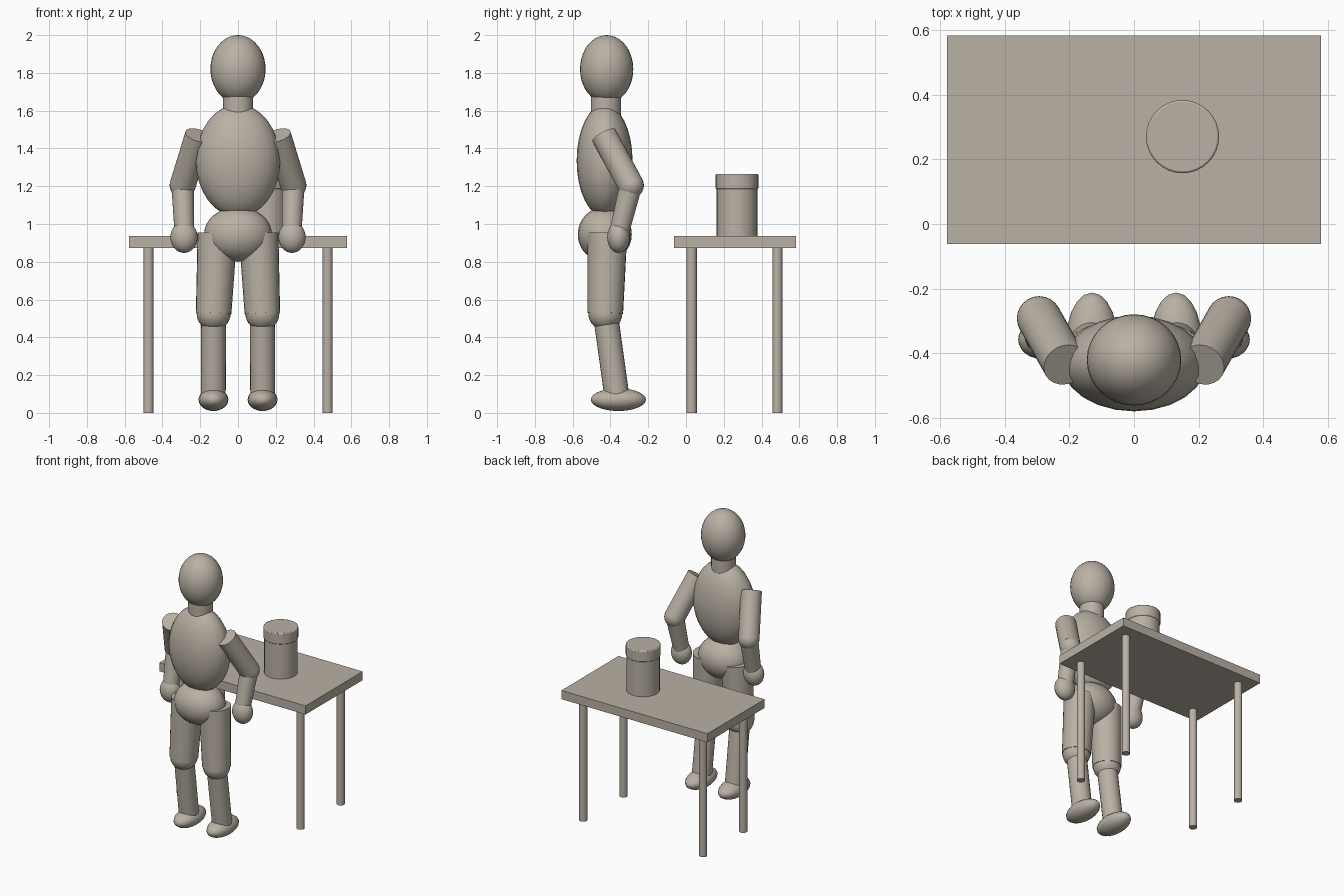
import bpy, math
from mathutils import Vector

if "Cube" in bpy.data.objects:
    bpy.data.objects.remove(bpy.data.objects["Cube"])

mat = bpy.data.materials.new("warm_grey")
mat.diffuse_color = (0.49, 0.44, 0.375, 1)
mat.use_nodes = True
mat.node_tree.nodes["Principled BSDF"].inputs["Base Color"].default_value = mat.diffuse_color


def finish(name, angle=40):
    ob = bpy.context.object
    ob.name = name
    ob.data.materials.append(mat)
    bpy.ops.object.shade_smooth_by_angle(angle=math.radians(angle))
    return ob


def ellipsoid(name, centre, radii, segs=24, rings=16):
    bpy.ops.mesh.primitive_uv_sphere_add(segments=segs, ring_count=rings, location=centre)
    bpy.context.object.scale = radii
    bpy.ops.object.transform_apply(location=False, rotation=False)
    return finish(name)


def limb(name, a, b, ra, rb, segs=24):
    """Tapered cylinder from a (radius ra) to b (radius rb)."""
    a, b = Vector(a), Vector(b)
    bpy.ops.mesh.primitive_cone_add(vertices=segs, radius1=ra, radius2=rb,
                                    depth=(b - a).length, location=(a + b) / 2)
    bpy.context.object.rotation_euler = (b - a).to_track_quat('Z', 'Y').to_euler()
    return finish(name)


# Head, neck, torso and pelvis
ellipsoid("head", (0, -0.42, 1.82), (0.146, 0.141, 0.18), 32, 20)
limb("neck", (0, -0.424, 1.56), (0, -0.424, 1.72), 0.08, 0.08)
ellipsoid("torso", (0, -0.431, 1.335), (0.223, 0.148, 0.298))
ellipsoid("pelvis", (0, -0.43, 0.945), (0.18, 0.143, 0.145))

# Arms and legs, mirrored left and right
for side, s in (("left", -1), ("right", 1)):
    shoulder, elbow = (s * 0.212, -0.435, 1.47), (s * 0.293, -0.292, 1.205)
    limb(side + "_upper_arm", shoulder, elbow, 0.069, 0.069)
    ellipsoid(side + "_elbow", elbow, (0.069,) * 3)
    limb(side + "_forearm", elbow, (s * 0.284, -0.355, 0.95), 0.06, 0.052)
    ellipsoid(side + "_hand", (s * 0.286, -0.357, 0.93), (0.072, 0.06, 0.083))

    knee = (s * 0.129, -0.427, 0.527)
    limb(side + "_thigh", (s * 0.109, -0.416, 0.95), knee, 0.105, 0.094)
    ellipsoid(side + "_knee", knee, (0.09,) * 3)
    limb(side + "_shin", knee, (s * 0.131, -0.365, 0.08), 0.066, 0.066)
    ellipsoid(side + "_foot", (s * 0.13, -0.358, 0.07), (0.079, 0.146, 0.06), 20, 14)

# Table
bpy.ops.mesh.primitive_cube_add(size=1, location=(0, 0.26, 0.905))
bpy.context.object.scale = (1.156, 0.645, 0.062)
bpy.ops.object.transform_apply(location=False, rotation=False)
finish("table_top")
for x in (-0.474, 0.474):
    for y in (0.03, 0.484):
        limb("table_leg", (x, y, 0), (x, y, 0.88), 0.027, 0.027)

# Jar with an overhanging lid
limb("jar_body", (0.15, 0.27, 0.936), (0.15, 0.27, 1.2), 0.108, 0.108, 32)
lid = limb("jar_lid", (0.15, 0.27, 1.185), (0.15, 0.27, 1.265), 0.113, 0.113, 32)
bevel = lid.modifiers.new("rounded_rim", 'BEVEL')
bevel.width, bevel.segments = 0.006, 2
